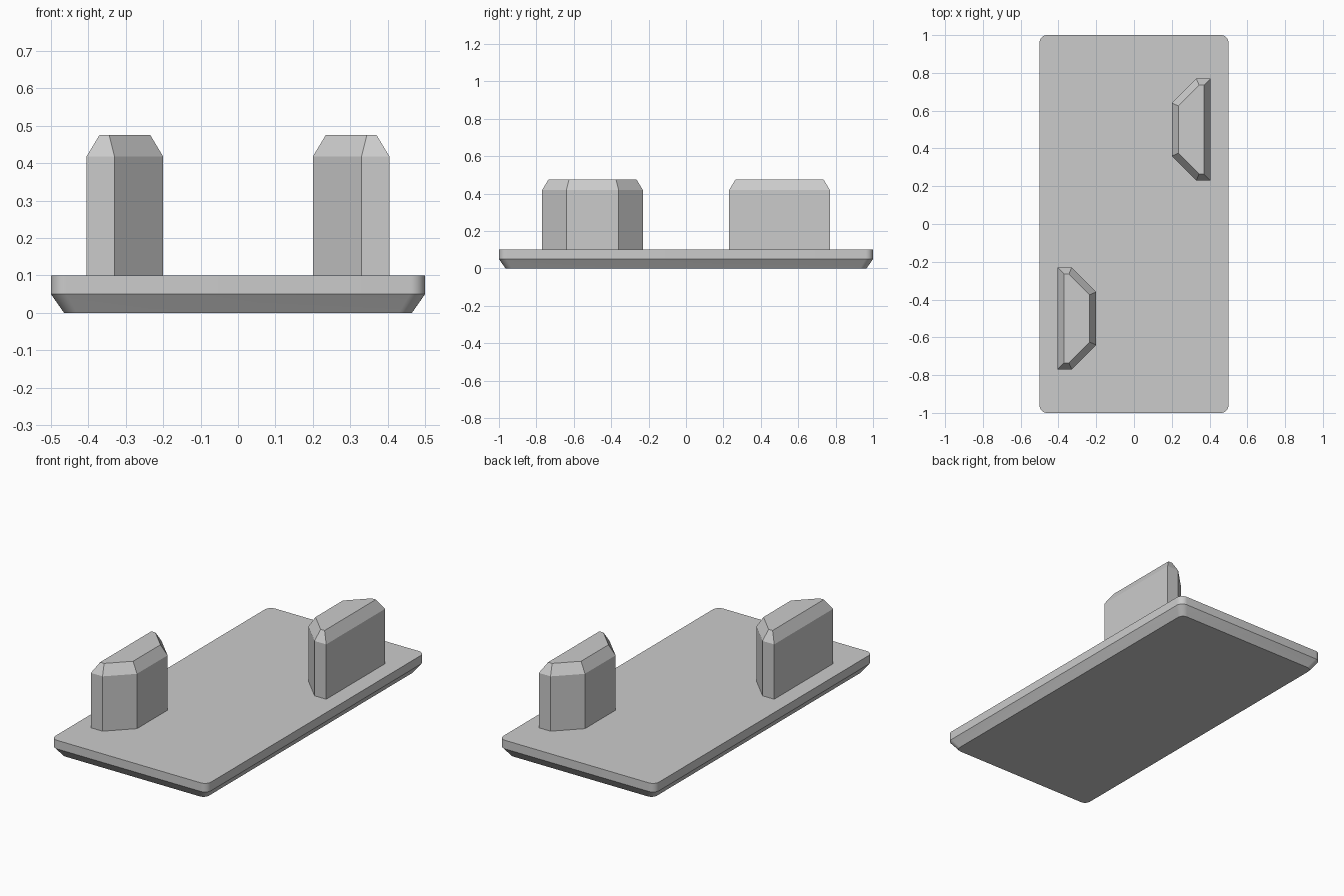
import bpy
import bmesh
from math import cos, sin, pi, radians
from mathutils import Vector

cube = bpy.data.objects.get("Cube")
if cube:
    bpy.data.objects.remove(cube, do_unlink=True)

GREY = (0.6, 0.6, 0.6, 1.0)
grey = bpy.data.materials.new("plain grey")
grey.use_nodes = True
grey.diffuse_color = GREY
grey.node_tree.nodes["Principled BSDF"].inputs["Base Color"].default_value = GREY


def rounded_rectangle(half_x, half_y, radius, steps=8):
    """Counter-clockwise outline with arc corners."""
    points = []
    for quarter, (sx, sy) in enumerate([(1, 1), (-1, 1), (-1, -1), (1, -1)]):
        for i in range(steps + 1):
            a = (quarter + i / steps) * pi / 2
            points.append(Vector((sx * (half_x - radius) + radius * cos(a),
                                  sy * (half_y - radius) + radius * sin(a))))
    return points


def inset(outline, distance):
    """Move every side of a counter-clockwise outline inward."""
    result = []
    for i, p in enumerate(outline):
        before = (p - outline[i - 1]).normalized()
        after = (outline[(i + 1) % len(outline)] - p).normalized()
        n1 = Vector((-before.y, before.x))
        n2 = Vector((-after.y, after.x))
        result.append(p + (n1 + n2) * distance / (1 + n1.dot(n2)))
    return result


def loft(name, layers):
    """Closed solid through (outline, height) layers, bottom to top."""
    bm = bmesh.new()
    rings = [[bm.verts.new((p.x, p.y, z)) for p in outline] for outline, z in layers]
    count = len(rings[0])
    for low, high in zip(rings, rings[1:]):
        for i in range(count):
            j = (i + 1) % count
            bm.faces.new((low[i], low[j], high[j], high[i]))
    bm.faces.new(rings[0][::-1])
    bm.faces.new(rings[-1])
    mesh = bpy.data.meshes.new(name)
    bm.to_mesh(mesh)
    bm.free()
    mesh.materials.append(grey)
    obj = bpy.data.objects.new(name, mesh)
    bpy.context.collection.objects.link(obj)
    return obj


# Base plate with rounded corners and a chamfered underside
edge = rounded_rectangle(0.5, 1.0, 0.04)
base = loft("base_plate", [
    (rounded_rectangle(0.465, 0.965, 0.035), 0.0),
    (edge, 0.05),
    (edge, 0.1),
])
bpy.ops.object.select_all(action="DESELECT")
base.select_set(True)
bpy.context.view_layer.objects.active = base
bpy.ops.object.shade_smooth_by_angle(angle=radians(25))

# Two trapezoid posts with chamfered tops, half a turn apart
half = [(0.405, 0.27), (0.33, 0.27), (0.2, 0.14)]
plan = [Vector((x, 0.5 + y)) for x, y in half]
plan += [Vector((x, 0.5 - y)) for x, y in reversed(half)]
for name, turn in (("back_left_post", 1), ("front_right_post", -1)):
    outline = [p * turn for p in plan]
    loft(name, [(outline, 0.1), (outline, 0.418), (inset(outline, 0.035), 0.476)])
